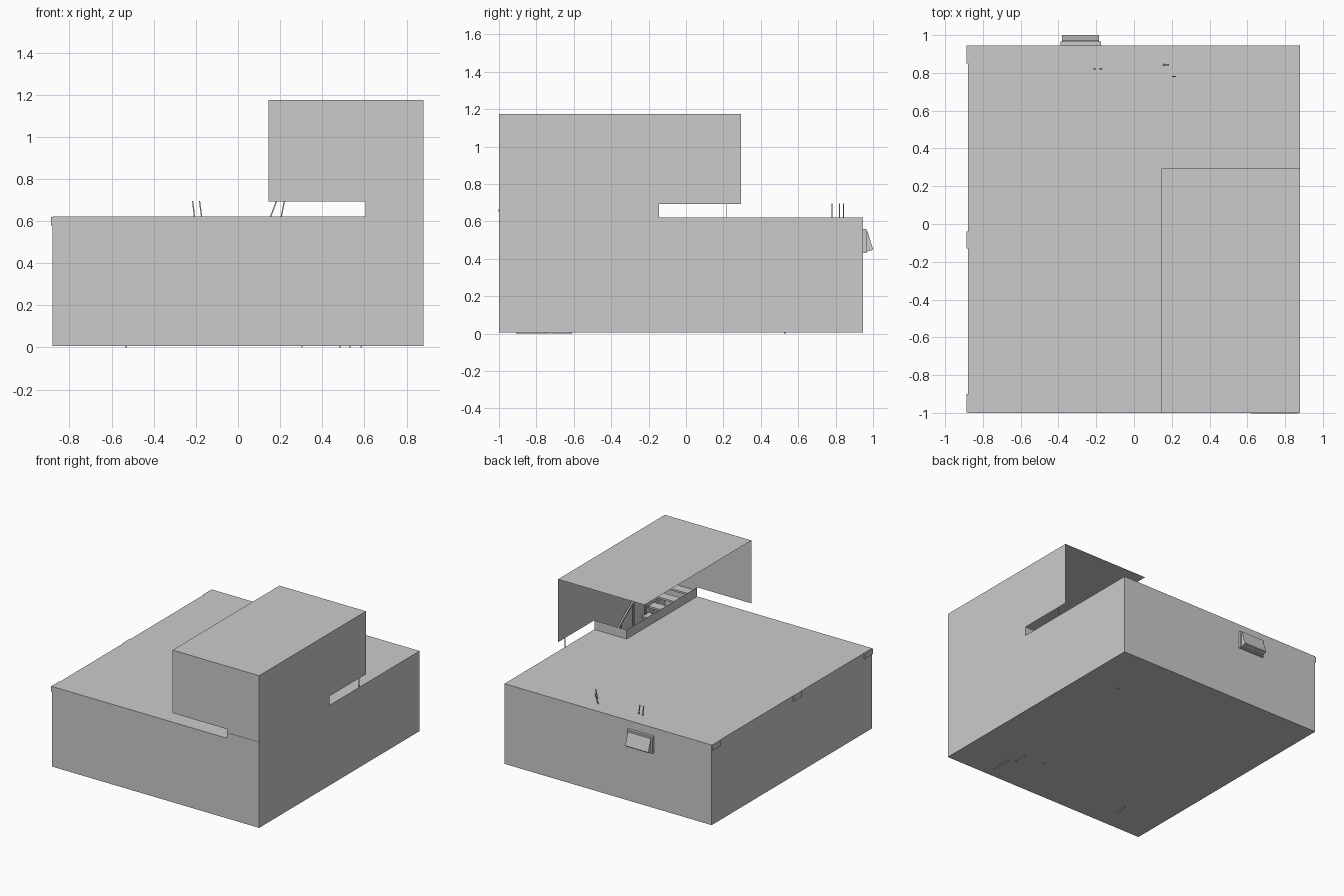
import bpy
import bmesh
from mathutils import Vector

cube = bpy.data.objects.get("Cube")
if cube:
    bpy.data.objects.remove(cube, do_unlink=True)

grey = bpy.data.materials.new("plain_grey")
grey.use_nodes = True
colour = (0.6, 0.6, 0.6, 1)
grey.diffuse_color = colour
grey.node_tree.nodes["Principled BSDF"].inputs["Base Color"].default_value = colour


def finish(name, bm):
    mesh = bpy.data.meshes.new(name)
    bm.to_mesh(mesh)
    bm.free()
    mesh.materials.append(grey)
    obj = bpy.data.objects.new(name, mesh)
    bpy.context.collection.objects.link(obj)
    return obj


def place(axis, level, a, b):
    co = [a, b]
    co.insert(axis, level)
    return Vector(co)


def sheet(name, axis, level, outline, facing):
    """Flat wall or slab without thickness, facing along +axis or -axis."""
    bm = bmesh.new()
    face = bm.faces.new([bm.verts.new(place(axis, level, a, b)) for a, b in outline])
    face.normal_update()
    if face.normal[axis] * facing < 0:
        face.normal_flip()
    return finish(name, bm)


def rect(a0, a1, b0, b1):
    return [(a0, b0), (a1, b0), (a1, b1), (a0, b1)]


def prism(name, axis, start, end, outline):
    """Solid made by pushing an outline along an axis."""
    bm = bmesh.new()
    face = bm.faces.new([bm.verts.new(place(axis, start, a, b)) for a, b in outline])
    out = bmesh.ops.extrude_face_region(bm, geom=[face])
    moved = [v for v in out["geom"] if isinstance(v, bmesh.types.BMVert)]
    bmesh.ops.translate(bm, verts=moved, vec=place(axis, end - start, 0, 0))
    bmesh.ops.recalc_face_normals(bm, faces=bm.faces)
    return finish(name, bm)


def box(name, x0, x1, y0, y1, z0, z1):
    return prism(name, 2, z0, z1, rect(x0, x1, y0, y1))


def rod(name, start, end, r=0.003):
    """Thin square bar between two points."""
    start, end = Vector(start), Vector(end)
    bm = bmesh.new()
    bmesh.ops.create_cube(bm, size=1)
    bmesh.ops.scale(bm, vec=(2 * r, 2 * r, (end - start).length), verts=bm.verts)
    obj = finish(name, bm)
    obj.location = (start + end) / 2
    obj.rotation_euler = (end - start).to_track_quat("Z", "Y").to_euler()
    return obj


# Main levels
W, FRONT, BACK = 0.88, -1.0, 0.945
FLOOR, DECK, RIM, ROOF = 0.007, 0.622, 0.692, 1.175
WELL_X, WELL_Y = 0.605, -0.145
UP_X, UP_Y = 0.145, 0.295

# Lower storey and the walls shared with the upper storey
sheet("floor", 2, FLOOR, rect(-W, W, FRONT, BACK), -1)
sheet("left_side_wall", 0, -W, rect(FRONT, BACK, FLOOR, DECK), -1)
sheet("back_wall", 1, BACK, rect(-W, W, FLOOR, DECK), 1)
sheet("front_wall", 1, FRONT, [(-W, FLOOR), (W, FLOOR), (W, ROOF), (UP_X, ROOF),
      (UP_X, RIM), (WELL_X, RIM), (WELL_X, DECK), (-W, DECK)], -1)
sheet("stair_side_wall", 0, W, [(FRONT, FLOOR), (BACK, FLOOR), (BACK, DECK),
      (WELL_Y, DECK), (WELL_Y, RIM), (UP_Y, RIM), (UP_Y, ROOF), (FRONT, ROOF)], 1)
sheet("deck", 2, DECK, [(-W, FRONT), (WELL_X, FRONT), (WELL_X, WELL_Y),
      (W, WELL_Y), (W, BACK), (-W, BACK)], 1)

# Upper roof, open on its two inner sides
sheet("upper_roof", 2, ROOF, rect(UP_X, W, FRONT, UP_Y), 1)
rod("wall_post", (W - 0.002, 0.215, DECK), (W - 0.002, 0.215, RIM), 0.002)

# Low kerb around the stairwell
sheet("stairwell_side_kerb", 0, WELL_X, rect(FRONT, WELL_Y, DECK, RIM), -1)
sheet("stairwell_end_kerb", 1, WELL_Y, rect(WELL_X, W, DECK, RIM), 1)

# Stairs climbing towards the front
steps = 13
run, rise = 0.95 / steps, 0.665 / steps
for i in range(steps):
    y, z = -0.05 - i * run, (i + 1) * rise
    box("stair_tread", 0.62, 0.87, y - run - 0.002, y, z - 0.014, z)
    if i % 2 and i < steps - 1:
        rod("baluster", (0.865, y - run / 2, z), (0.865, y - run / 2, z + 0.25), 0.004)
for x in (0.625, 0.862):
    prism("stair_stringer", 0, x - 0.004, x + 0.004,
          [(-0.05, 0.01), (-0.12, 0.01), (-0.995, 0.62), (-0.995, 0.65)])
rod("handrail", (0.865, -0.1, 0.31), (0.865, -0.98, 0.945), 0.006)

# Ceiling beams whose ends show through the side wall
for y0, y1, end in ((FRONT + 0.001, -0.9, 0.6), (-0.13, -0.04, 0.85), (0.85, BACK - 0.001, 0.85)):
    box("ceiling_beam", -0.888, end, y0, y1, 0.58, DECK - 0.002)

# Window on the back wall with a tilted hood
for x0, x1, z0, z1 in ((-0.39, -0.175, 0.545, 0.56), (-0.39, -0.175, 0.43, 0.445),
                       (-0.39, -0.375, 0.445, 0.545), (-0.19, -0.175, 0.445, 0.545)):
    box("window_frame", x0, x1, BACK, 0.965, z0, z1)
hood = [(0.964, 0.548), (0.971, 0.546), (1.0, 0.452), (0.997, 0.446), (0.964, 0.438)]
prism("window_hood", 0, -0.38, -0.185, hood)

# Slanted lamp cords reaching above the deck
for x0, x1, y in ((-0.205, -0.215, 0.82), (-0.17, -0.183, 0.82),
                  (0.148, 0.183, 0.843), (0.202, 0.22, 0.78)):
    rod("cord", (x0, y, DECK - 0.02), (x1, y, 0.695))

# Small feet under the floor
for x, y, length in ((0.485, -0.67, 0.11), (0.53, -0.83, 0.16), (0.304, -0.62, 0.02),
                     (-0.53, -0.78, 0.1), (0.585, 0.53, 0.01)):
    box("floor_foot", x - 0.003, x + 0.003, y - length / 2, y + length / 2, 0, FLOOR)
